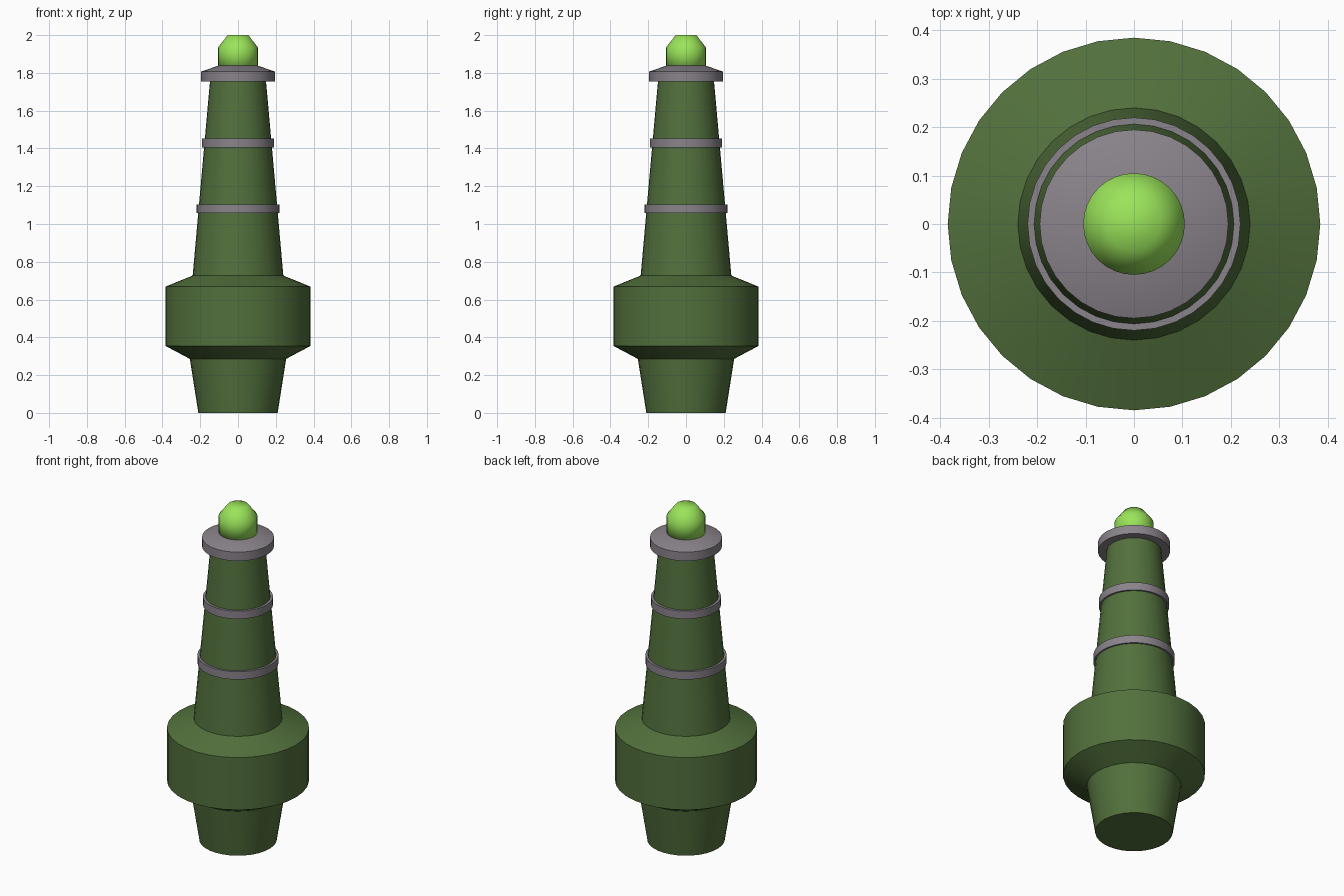
import bpy, bmesh, math

if "Cube" in bpy.data.objects:
    bpy.data.objects.remove(bpy.data.objects["Cube"])

SIDES = 32


def material(name, srgb):
    lin = [((c / 255 + 0.055) / 1.055) ** 2.4 for c in srgb]
    m = bpy.data.materials.new(name)
    m.diffuse_color = (*lin, 1)
    m.use_nodes = True
    m.node_tree.nodes["Principled BSDF"].inputs["Base Color"].default_value = m.diffuse_color
    return m


def lathe(name, profile, mat, angle):
    """Closed solid of revolution from (radius, z) points listed bottom to top."""
    bm = bmesh.new()
    rings = []
    for r, z in profile:
        rings.append([bm.verts.new((r * math.cos(2 * math.pi * i / SIDES),
                                    r * math.sin(2 * math.pi * i / SIDES), z))
                      for i in range(SIDES)])
    for a, b in zip(rings, rings[1:]):
        for i in range(SIDES):
            j = (i + 1) % SIDES
            bm.faces.new((a[i], a[j], b[j], b[i]))
    bm.faces.new(rings[0][::-1])
    bm.faces.new(rings[-1])
    me = bpy.data.meshes.new(name)
    bm.to_mesh(me)
    bm.free()
    me.materials.append(mat)
    ob = bpy.data.objects.new(name, me)
    bpy.context.collection.objects.link(ob)
    bpy.ops.object.select_all(action='DESELECT')
    ob.select_set(True)
    bpy.context.view_layer.objects.active = ob
    bpy.ops.object.shade_smooth_by_angle(angle=math.radians(angle))
    return ob


green = material("dark green", (82, 112, 60))
grey = material("warm grey", (138, 131, 139))
lime = material("lime light", (154, 228, 90))

# Keel, float and tapered tower
lathe("buoy_body", [(0.21, 0), (0.255, 0.286), (0.385, 0.355), (0.385, 0.668),
                    (0.24, 0.727), (0.148, 1.76)], green, 20)

# Bands around the tower
for name, r, z in (("lower_band", 0.22, 1.057), ("upper_band", 0.19, 1.405)):
    lathe(name, [(r, z), (r, z + 0.047)], grey, 30)

# Platform under the lamp
lathe("lamp_platform", [(0.195, 1.754), (0.195, 1.807), (0.105, 1.838)], grey, 20)

# Smooth lamp with tapered top
lathe("lamp", [(0.105, 1.82), (0.105, 1.935), (0.055, 2.0)], lime, 180)
